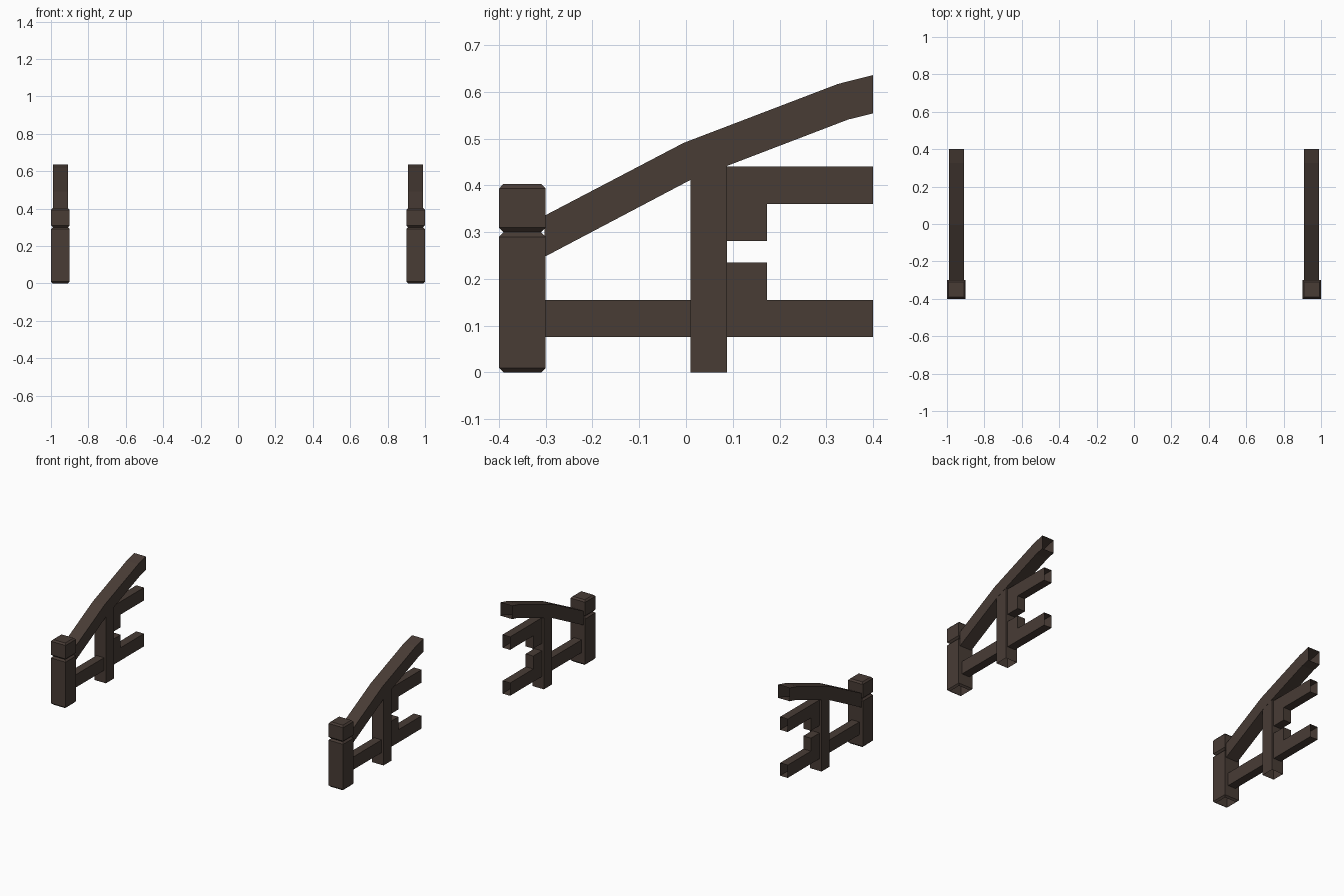
import bpy
import bmesh

cube = bpy.data.objects.get("Cube")
if cube:
    bpy.data.objects.remove(cube, do_unlink=True)

wood = bpy.data.materials.new("dark_brown_wood")
wood.use_nodes = True
colour = (0.065, 0.045, 0.036, 1)
wood.diffuse_color = colour
wood.node_tree.nodes["Principled BSDF"].inputs["Base Color"].default_value = colour

CENTRE_X = 0.95


def finish(name, bm):
    mesh = bpy.data.meshes.new(name)
    bm.to_mesh(mesh)
    bm.free()
    mesh.materials.append(wood)
    obj = bpy.data.objects.new(name, mesh)
    bpy.context.collection.objects.link(obj)
    return obj


def timber(name, x, profile, width):
    """Extrude a side outline (y, z) across x; cut ends stay open."""
    bm = bmesh.new()
    face = bm.faces.new([bm.verts.new((x - width / 2, y, z)) for y, z in profile])
    grown = bmesh.ops.extrude_face_region(bm, geom=[face], use_keep_orig=True)
    moved = [g for g in grown["geom"] if isinstance(g, bmesh.types.BMVert)]
    bmesh.ops.translate(bm, vec=(width, 0, 0), verts=moved)
    bmesh.ops.recalc_face_normals(bm, faces=bm.faces)
    ends = [f for f in bm.faces
            if all(v.co.y > 0.399 for v in f.verts) or all(v.co.z < 0.001 for v in f.verts)]
    bmesh.ops.delete(bm, geom=ends, context='FACES')
    return finish(name, bm)


def end_post(name, x, y, rings):
    """Square post stacked from (half width, height) rings, open underneath."""
    bm = bmesh.new()
    loops = []
    for r, z in rings:
        corners = [(-r, -r), (r, -r), (r, r), (-r, r)]
        loops.append([bm.verts.new((x + a, y + b, z)) for a, b in corners])
    for low, high in zip(loops, loops[1:]):
        for i in range(4):
            j = (i + 1) % 4
            bm.faces.new((low[i], low[j], high[j], high[i]))
    bm.faces.new(loops[-1])
    return finish(name, bm)


# Newel with chamfered foot, neck groove and cap
newel = [(0.04, 0), (0.05, 0.01), (0.05, 0.29), (0.04, 0.30),
         (0.05, 0.31), (0.05, 0.393), (0.041, 0.403)]
# Bent handrail
handrail = [(-0.303, 0.247), (0.01, 0.412), (0.347, 0.541), (0.4, 0.554),
            (0.4, 0.636), (0.325, 0.617), (-0.005, 0.491), (-0.303, 0.335)]
# Upright under the handrail
upright = [(0.01, 0), (0.088, 0), (0.088, 0.45), (0.01, 0.43)]
# Horizontal rails with corner blocks beside the upright
lower_rail = [(-0.303, 0.076), (0.4, 0.076), (0.4, 0.155), (0.173, 0.155),
              (0.173, 0.235), (0.087, 0.235), (0.087, 0.155), (-0.303, 0.155)]
upper_rail = [(0.087, 0.281), (0.173, 0.281), (0.173, 0.36), (0.4, 0.36),
              (0.4, 0.44), (0.087, 0.44)]

for side, sign in (("left", 1), ("right", -1)):
    x = sign * CENTRE_X
    end_post(side + "_end_post", x, -0.35, newel)
    timber(side + "_handrail", x, handrail, 0.08)
    timber(side + "_upright", x, upright, 0.078)
    timber(side + "_lower_rail", x, lower_rail, 0.052)
    timber(side + "_upper_rail", x, upper_rail, 0.052)
